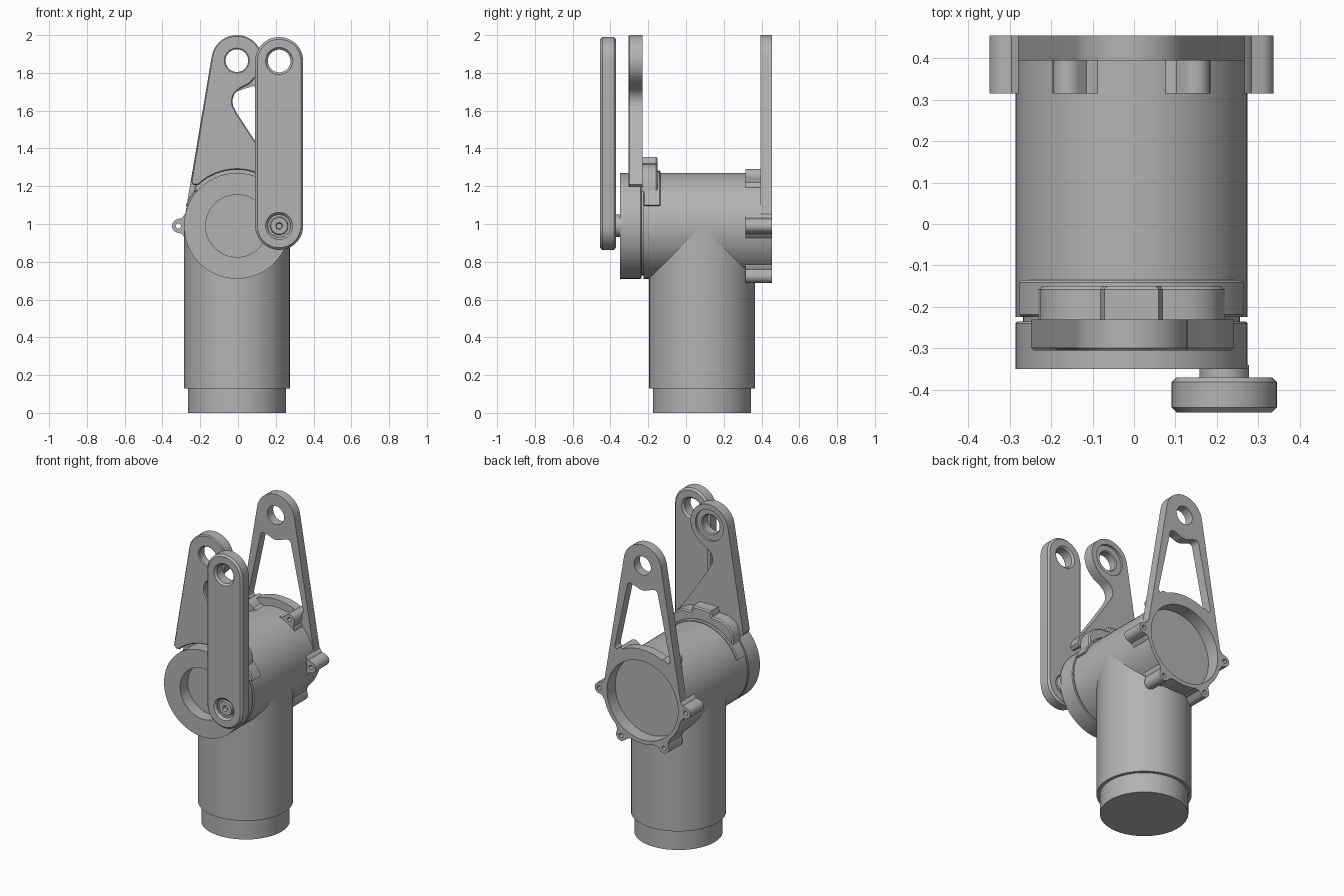
import bpy, bmesh
from math import sin, cos, pi, radians, asin
from mathutils import Matrix

if "Cube" in bpy.data.objects:
    bpy.data.objects.remove(bpy.data.objects["Cube"])

grey = bpy.data.materials.new("plain grey")
grey.use_nodes = True
COLOUR = (0.45, 0.45, 0.45, 1)
grey.diffuse_color = COLOUR
grey.node_tree.nodes["Principled BSDF"].inputs["Base Color"].default_value = COLOUR

CX, CZ = -0.006, 0.99      # barrel axis
EYE_Z, EYE_R = 1.865, 0.135  # upper pivot
R = 0.28                   # tube radius


def finish(obj):
    obj.data.materials.append(grey)
    bpy.ops.object.select_all(action='DESELECT')
    obj.select_set(True)
    bpy.context.view_layer.objects.active = obj
    bpy.ops.object.shade_smooth_by_angle(angle=radians(35))
    return obj


def arc(cx, cz, r, a0, a1, n=24):
    return [(cx + r * cos(radians(a0 + (a1 - a0) * i / n)),
             cz + r * sin(radians(a0 + (a1 - a0) * i / n))) for i in range(n + 1)]


def circle(cx, cz, r, n=48):
    return arc(cx, cz, r, 0, 360, n)[:-1]


def plate(name, loops, y0, y1, bevel=0.0):
    """Extrude an x-z outline (first loop) with holes (other loops) from y0 to y1."""
    cu = bpy.data.curves.new(name, 'CURVE')
    cu.dimensions, cu.fill_mode = '2D', 'BOTH'
    for loop in loops:
        sp = cu.splines.new('POLY')
        sp.points.add(len(loop) - 1)
        for p, (x, z) in zip(sp.points, loop):
            p.co = (x, z, 0, 1)
        sp.use_cyclic_u = True
    cu.extrude = (y1 - y0) / 2 - bevel
    cu.bevel_depth, cu.offset, cu.bevel_resolution = bevel, -bevel, 0
    obj = bpy.data.objects.new(name, cu)
    bpy.context.collection.objects.link(obj)
    bpy.ops.object.select_all(action='DESELECT')
    obj.select_set(True)
    bpy.context.view_layer.objects.active = obj
    bpy.ops.object.convert(target='MESH')
    obj = bpy.context.view_layer.objects.active
    obj.name = name
    me = obj.data
    me.materials.clear()
    me.transform(Matrix.Translation((0, (y0 + y1) / 2, 0)) @ Matrix.Rotation(pi / 2, 4, 'X'))
    bm = bmesh.new()
    bm.from_mesh(me)
    bmesh.ops.remove_doubles(bm, verts=bm.verts, dist=0.0002)
    bmesh.ops.recalc_face_normals(bm, faces=bm.faces)
    bm.to_mesh(me)
    bm.free()
    return finish(obj)


def turned(name, profile, place, n=64):
    """Spin a (radius, height) profile about z, then move it with a matrix."""
    bm = bmesh.new()
    vs = [bm.verts.new((r, 0, h)) for r, h in profile]
    es = [bm.edges.new(p) for p in zip(vs, vs[1:])]
    bmesh.ops.spin(bm, geom=vs + es, cent=(0, 0, 0), axis=(0, 0, 1),
                   angle=2 * pi, steps=n, use_duplicate=False)
    bmesh.ops.remove_doubles(bm, verts=bm.verts, dist=0.0005)
    bmesh.ops.recalc_face_normals(bm, faces=bm.faces)
    bm.transform(place)
    me = bpy.data.meshes.new(name)
    bm.to_mesh(me)
    bm.free()
    obj = bpy.data.objects.new(name, me)
    bpy.context.collection.objects.link(obj)
    return finish(obj)


def along_y(x, z):
    return Matrix.Translation((x, 0, z)) @ Matrix.Rotation(-pi / 2, 4, 'X')


# upright tube with a narrower foot
turned("upright_tube", [(0, 0), (0.26, 0), (0.26, 0.13), (R, 0.13), (R, CZ), (0, CZ)],
       Matrix.Translation((CX, 0.085, 0)))

# cross barrel with front disc, groove and end recesses
turned("cross_barrel", [(0, 0.37), (0.255, 0.37), (0.255, 0.41), (R, 0.41), (R, -0.225),
                        (0.262, -0.225), (0.262, -0.235), (0.276, -0.235), (R, -0.24),
                        (R, -0.35), (0.165, -0.35), (0.165, -0.27), (0, -0.27)],
       along_y(CX, CZ))

# rear arm: tapered loop around the barrel end
tilt = 90 - (90 - asin((R - EYE_R) / (EYE_Z - CZ)) * 180 / pi)
rear_outline = (arc(CX, EYE_Z, EYE_R, tilt, 180 - tilt)
                + arc(CX, CZ, R, 180 - tilt, 360 + tilt, 48))
window = (arc(CX, CZ, 0.33, 123, 57)
          + arc(CX + 0.178, 1.295, 0.02, -60, 10, 6)
          + arc(CX + 0.085, 1.705, 0.025, 10, 90, 6)
          + arc(CX, 1.775, 0.07, -60, -120, 8)
          + arc(CX - 0.085, 1.705, 0.025, 90, 170, 6)
          + arc(CX - 0.178, 1.295, 0.02, 170, 240, 6))
plate("rear_arm", [rear_outline, circle(CX, EYE_Z, 0.06), window,
                   circle(CX, CZ, 0.255, 64)], 0.395, 0.455)

# six screw lugs around the rear end
for i in range(6):
    a = radians(60 * i)

    def turn(pts):
        return [(CX + u * cos(a) - v * sin(a), CZ + u * sin(a) + v * cos(a)) for u, v in pts]
    lug = [(0.262, -0.07), (0.278, -0.06), (0.29, -0.042)] + arc(0.307, 0, 0.036, -75, 75, 12) \
        + [(0.29, 0.042), (0.278, 0.06), (0.262, 0.07)]
    plate(f"screw_lug_{i + 1}", [turn(lug), turn(circle(0.31, 0, 0.014, 16))], 0.315, 0.455)

# front arm: hooked plate, with a wider counterbore at the back of its eye
hook = (arc(CX, EYE_Z, EYE_R, 180 - tilt, -40, 32)
        + [(0.06, 1.74), (0.01, 1.715), (-0.018, 1.69), (-0.03, 1.655), (-0.026, 1.625),
           (-0.005, 1.585), (0.09, 1.44), (0.18, 1.31), (0.225, 1.26), (0.24, 1.21), (0.225, 1.195)]
        + arc(CX, CZ, 0.297, 44, 133) + [(-0.235, 1.205), (-0.249, 1.225)])
plate("front_arm", [hook, circle(CX, EYE_Z, 0.06)], -0.305, -0.245, 0.006)
plate("front_arm_back", [hook, circle(CX, EYE_Z, 0.1)], -0.252, -0.23)

# saddle that joins the front arm to the barrel
plate("saddle_strap", [arc(CX, CZ, 0.292, 22, 158) + arc(CX, CZ, 0.25, 158, 22)],
      -0.225, -0.135, 0.006)
pad = [(0.225, 1.17), (0.22, 1.24), (0.19, 1.29), (0.14, 1.315), (0.075, 1.32),
       (0.065, 1.355)]
pad = pad + [(-x, z) for x, z in reversed(pad)]
plate("saddle_pad", [[(x + CX, z) for x, z in pad]], -0.24, -0.15, 0.008)

# front link with its pivot pin
LX, LR, TOP = 0.218, 0.127, 1.863
plate("front_link", [arc(LX, TOP, LR, 0, 180) + arc(LX, CZ, LR, 180, 360),
                     circle(LX, TOP, 0.06), circle(LX, CZ, 0.06)], -0.455, -0.37, 0.012)
turned("pivot_pin", [(0, -0.34), (0.06, -0.34), (0.06, -0.372), (0.066, -0.38), (0.066, -0.43),
                     (0.048, -0.43), (0.044, -0.442), (0.018, -0.442), (0.014, -0.425),
                     (0, -0.425)], along_y(LX, CZ), 32)
